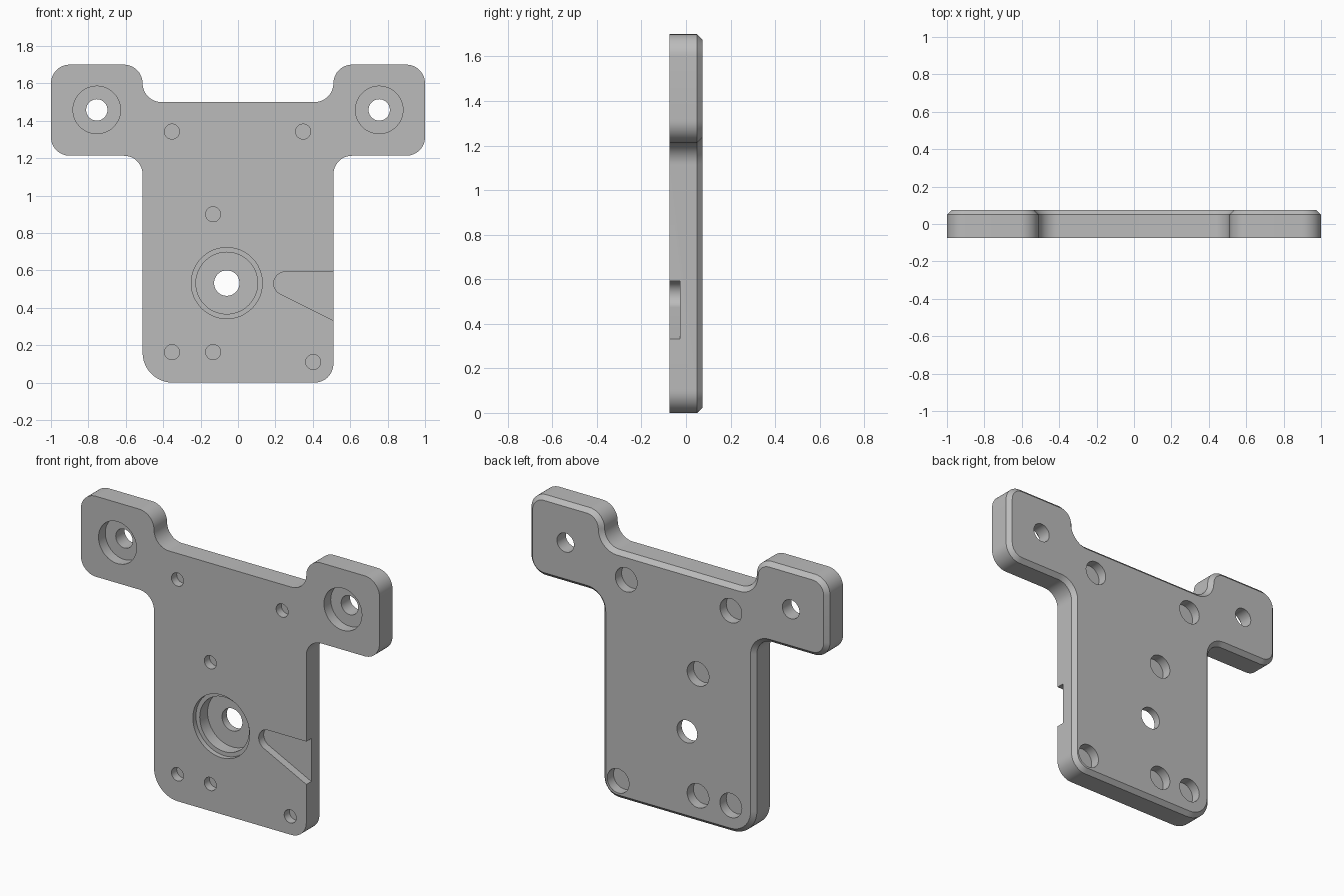
import bpy, bmesh, math
from mathutils import Vector

if "Cube" in bpy.data.objects:
    bpy.data.objects.remove(bpy.data.objects["Cube"])

FRONT, BACK, CHAMFER = -0.075, 0.075, 0.025

grey = bpy.data.materials.new("plain grey")
grey.diffuse_color = (0.5, 0.5, 0.5, 1)
grey.use_nodes = True
grey.node_tree.nodes["Principled BSDF"].inputs["Base Color"].default_value = grey.diffuse_color


def new_object(name, bm):
    bmesh.ops.recalc_face_normals(bm, faces=bm.faces)
    mesh = bpy.data.meshes.new(name)
    bm.to_mesh(mesh)
    bm.free()
    mesh.materials.append(grey)
    obj = bpy.data.objects.new(name, mesh)
    bpy.context.collection.objects.link(obj)
    return obj


def fillet(corners, steps=12):
    """Round each (x, z, r) corner of a counter-clockwise outline; return points and outward normals."""
    out = []
    for i, (x, z, r) in enumerate(corners):
        p = Vector((x, z))
        d0 = (p - Vector(corners[i - 1][:2])).normalized()
        d1 = (Vector(corners[(i + 1) % len(corners)][:2]) - p).normalized()
        convex = 1 if d0.x * d1.y - d0.y * d1.x > 0 else -1
        centre = p + (d1 - d0) * r
        n0, n1 = Vector((d0.y, -d0.x)), Vector((d1.y, -d1.x))
        for k in range(steps + 1):
            t = k / steps * math.pi / 2
            n = n0 * math.cos(t) + n1 * math.sin(t)
            out.append((centre + n * r * convex, n) if convex > 0
                       else (centre - n * r, n))
    return out


def loft(name, rings):
    """Skin a stack of matching rings and cap both ends."""
    bm = bmesh.new()
    loops = [[bm.verts.new(p) for p in ring] for ring in rings]
    n = len(loops[0])
    for a, b in zip(loops, loops[1:]):
        for i in range(n):
            j = (i + 1) % n
            bm.faces.new((a[i], a[j], b[j], b[i]))
    bm.faces.new(loops[0])
    bm.faces.new(loops[-1])
    return new_object(name, bm)


def bore(x, z, profile, sides=48):
    """Stepped round cutter from (radius, y) pairs."""
    turn = [2 * math.pi * i / sides for i in range(sides)]
    return loft("bore_cutter", [[(x + r * math.cos(a), y, z + r * math.sin(a))
                                 for a in turn] for r, y in profile])


# Plate outline: body with two ears, chamfered around the back
half = [(0.51, 1.213, 0.1), (1.0, 1.213, 0.1), (1.0, 1.7, 0.1),
        (0.51, 1.7, 0.1), (0.51, 1.5, 0.1)]
corners = [(-0.51, 0, 0.16), (0.51, 0, 0.1)] + half
corners += [(-x, z, r) for x, z, r in reversed(half)]
outline = fillet(corners)
plate = loft("mounting_plate", [
    [(p.x, FRONT, p.y) for p, n in outline],
    [(p.x, BACK - CHAMFER, p.y) for p, n in outline],
    [((p - n * CHAMFER).x, BACK, (p - n * CHAMFER).y) for p, n in outline]])

cutters = []

# Counterbored screw holes in the ears
for side in (-1, 1):
    cutters.append(bore(side * 0.755, 1.458, [
        (0.127, -0.2), (0.127, FRONT + 0.065), (0.057, FRONT + 0.065), (0.057, 0.2)]))

# Stepped centre bore
cutters.append(bore(-0.06, 0.532, [
    (0.19, -0.2), (0.19, FRONT + 0.03), (0.165, FRONT + 0.03),
    (0.165, FRONT + 0.105), (0.068, FRONT + 0.105), (0.068, 0.2)]))

# Blind holes: narrow from the front, wide from the back
for x, z in [(-0.353, 1.342), (0.348, 1.342), (-0.133, 0.9),
             (-0.353, 0.163), (-0.133, 0.163), (0.402, 0.11)]:
    cutters.append(bore(x, z, [(0.04, -0.2), (0.04, FRONT + 0.05)]))
    cutters.append(bore(x, z, [(0.073, BACK - 0.06), (0.073, 0.2)]))

# Flared notch open to the right edge
cx, cz, r = 0.253, 0.53, 0.062
slope = math.atan(0.5)
start, end = math.pi / 2, 1.5 * math.pi - slope
notch = [(cx + r * math.cos(start + (end - start) * k / 16),
          cz + r * math.sin(start + (end - start) * k / 16)) for k in range(17)]
notch += [(0.7, notch[-1][1] - 0.5 * (0.7 - notch[-1][0])), (0.7, cz + r)]
cutters.append(loft("notch_cutter", [[(x, y, z) for x, z in notch]
                                     for y in (-0.2, FRONT + 0.048)]))

# Cut everything out of the plate
bpy.context.view_layer.objects.active = plate
plate.select_set(True)
for cutter in cutters:
    mod = plate.modifiers.new("cut", 'BOOLEAN')
    mod.operation, mod.solver, mod.object = 'DIFFERENCE', 'EXACT', cutter
    bpy.ops.object.modifier_apply(modifier=mod.name)
    bpy.data.objects.remove(cutter)
bpy.ops.object.shade_smooth_by_angle(angle=math.radians(30))
